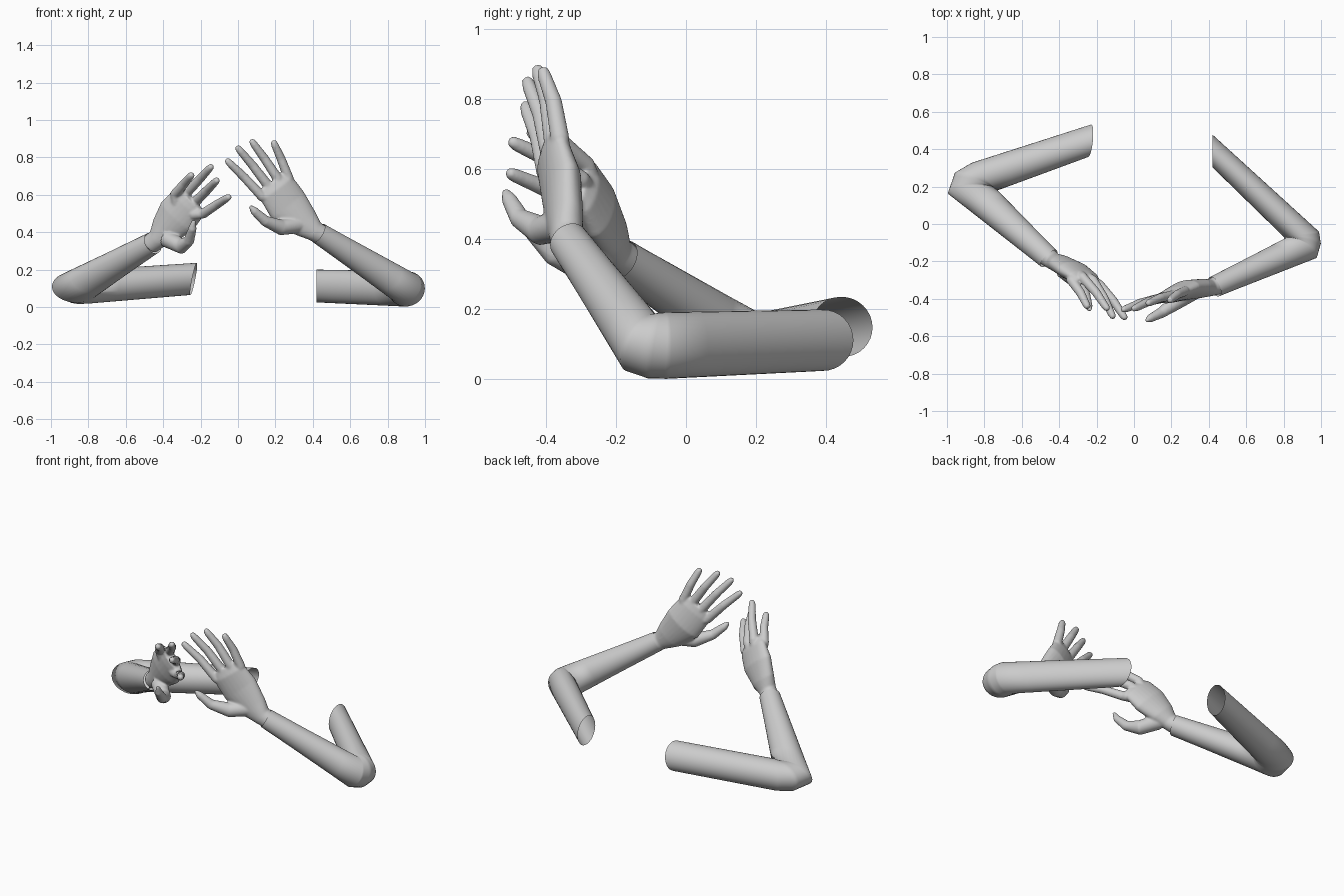
import bpy, bmesh, math
from mathutils import Vector

if "Cube" in bpy.data.objects:
    bpy.data.objects.remove(bpy.data.objects["Cube"])

skin = bpy.data.materials.new("light_grey")
skin.use_nodes = True
GREY = (0.6, 0.6, 0.6, 1)
skin.diffuse_color = GREY
skin.node_tree.nodes["Principled BSDF"].inputs["Base Color"].default_value = GREY
UP = Vector((0, 0, 1))


def ring(center, normal, across, ru, rv, sides=24):
    """Ellipse of points around a centre, facing along normal."""
    n = Vector(normal).normalized()
    u = Vector(across)
    u = (u - n * u.dot(n)).normalized()
    v = n.cross(u)
    angles = [2 * math.pi * i / sides for i in range(sides)]
    return [Vector(center) + u * ru * math.cos(a) + v * rv * math.sin(a) for a in angles]


def loft(bm, rings, capped, steps=1):
    """Skin a list of rings, with straight in-between rings."""
    full = []
    for a, b in zip(rings, rings[1:]):
        full += [[p.lerp(q, k / steps) for p, q in zip(a, b)] for k in range(steps)]
    full.append(rings[-1])
    loops = [[bm.verts.new(p) for p in r] for r in full]
    for a, b in zip(loops, loops[1:]):
        for i in range(len(a)):
            j = (i + 1) % len(a)
            bm.faces.new((a[i], a[j], b[j], b[i]))
    if capped:
        bm.faces.new(loops[0][::-1])
        bm.faces.new(loops[-1])


def tube(bm, points, radii, across, flat=None):
    """Closed tube along points, optionally flattened across its depth."""
    pts = [Vector(p) for p in points]
    rings = []
    for i, p in enumerate(pts):
        tangent = pts[min(i + 1, len(pts) - 1)] - pts[max(i - 1, 0)]
        rings.append(ring(p, tangent, across, radii[i], flat[i] if flat else radii[i]))
    loft(bm, rings, True)


def finish(name, bm):
    bmesh.ops.recalc_face_normals(bm, faces=bm.faces)
    mesh = bpy.data.meshes.new(name)
    bm.to_mesh(mesh)
    bm.free()
    mesh.materials.append(skin)
    obj = bpy.data.objects.new(name, mesh)
    bpy.context.collection.objects.link(obj)
    for poly in mesh.polygons:
        poly.use_smooth = True
    return obj


def make_arm(name, stations):
    """Open-ended upper arm, bent elbow and tapering forearm."""
    bm = bmesh.new()
    rings = []
    for center, normal, ru, rv in stations:
        rings.append(ring(center, normal, Vector(normal).cross(UP), ru, rv, 32))
    loft(bm, rings, False, 5)
    finish(name, bm)


def make_hand(name, palm, fingers, thumb, back):
    """Palm, four fingers and thumb fused into one smooth skin."""
    bm = bmesh.new()
    back = Vector(back).normalized()
    across = Vector(fingers[0][0]) - Vector(fingers[3][0])
    tube(bm, palm, (0.052, 0.056, 0.085, 0.115, 0.108, 0.085), across,
         (0.052, 0.046, 0.05, 0.052, 0.04, 0.024))
    middle = Vector(palm[3])
    for knuckle, tip in fingers:
        k, t = Vector(knuckle), Vector(tip)
        joint = k.lerp(t, 0.5) + back * 0.008
        path = (k.lerp(middle, 0.4), k, joint, k.lerp(t, 0.88), k.lerp(t, 0.97), t)
        tube(bm, path, (0.03, 0.027, 0.024, 0.02, 0.016, 0.007), across)
    tube(bm, thumb, (0.045, 0.042, 0.029, 0.022, 0.009), back)
    obj = finish(name, bm)
    fuse = obj.modifiers.new("fuse", 'REMESH')
    fuse.mode = 'VOXEL'
    fuse.voxel_size = 0.006
    fuse.use_smooth_shade = True
    soften = obj.modifiers.new("soften", 'SMOOTH')
    soften.factor = 0.5
    soften.iterations = 6


# Arms: shoulder end, elbow rings, wrist
make_arm("left_arm", [
    ((0.42, 0.39, 0.112), (1, 0, 0), 0.0875, 0.0875),
    ((0.895, -0.055, 0.097), (0.15, -1, 0), 0.095, 0.095),
    ((0.9, -0.09, 0.097), (-0.15, -1, 0.2), 0.1, 0.096),
    ((0.89, -0.13, 0.105), (-0.43, -0.8, 0.42), 0.1, 0.09),
    ((0.43, -0.335, 0.395), (-0.79, -0.39, 0.48), 0.057, 0.057)])
make_arm("right_arm", [
    ((-0.237, 0.445, 0.15), (-1, 0.1, 0.2), 0.0875, 0.0875),
    ((-0.8, 0.253, 0.108), (-0.75, -0.67, 0), 0.1, 0.09),
    ((-0.845, 0.228, 0.105), (-0.38, -0.92, 0.15), 0.122, 0.09),
    ((-0.865, 0.175, 0.107), (0.07, -1, 0.4), 0.13, 0.09),
    ((-0.455, -0.185, 0.342), (0.65, -0.65, 0.38), 0.06, 0.06)])

# Hands: fingers run from index to little finger as (knuckle, tip)
make_hand("left_hand",
          [(0.45, -0.325, 0.382), (0.41, -0.34, 0.405), (0.355, -0.345, 0.45),
           (0.265, -0.355, 0.545), (0.205, -0.38, 0.635), (0.18, -0.385, 0.67)],
          [((0.13, -0.4, 0.59), (-0.065, -0.46, 0.79)),
           ((0.16, -0.39, 0.65), (-0.008, -0.455, 0.86)),
           ((0.21, -0.38, 0.69), (0.068, -0.425, 0.895)),
           ((0.27, -0.36, 0.69), (0.187, -0.41, 0.89))],
          [(0.33, -0.355, 0.44), (0.23, -0.415, 0.425), (0.145, -0.475, 0.46),
           (0.085, -0.505, 0.515), (0.065, -0.517, 0.54)],
          (0.15, 0.9, 0.35))
make_hand("right_hand",
          [(-0.47, -0.17, 0.333), (-0.43, -0.2, 0.365), (-0.39, -0.215, 0.41),
           (-0.325, -0.25, 0.485), (-0.27, -0.285, 0.55), (-0.245, -0.305, 0.575)],
          [((-0.185, -0.325, 0.5), (-0.042, -0.51, 0.593)),
           ((-0.22, -0.3, 0.57), (-0.107, -0.505, 0.683)),
           ((-0.275, -0.285, 0.61), (-0.137, -0.46, 0.757)),
           ((-0.335, -0.3, 0.605), (-0.243, -0.45, 0.712))],
          [(-0.385, -0.24, 0.365), (-0.3, -0.31, 0.325), (-0.262, -0.38, 0.355),
           (-0.243, -0.44, 0.42), (-0.236, -0.46, 0.465)],
          (0.5, 0.75, 0.45))
